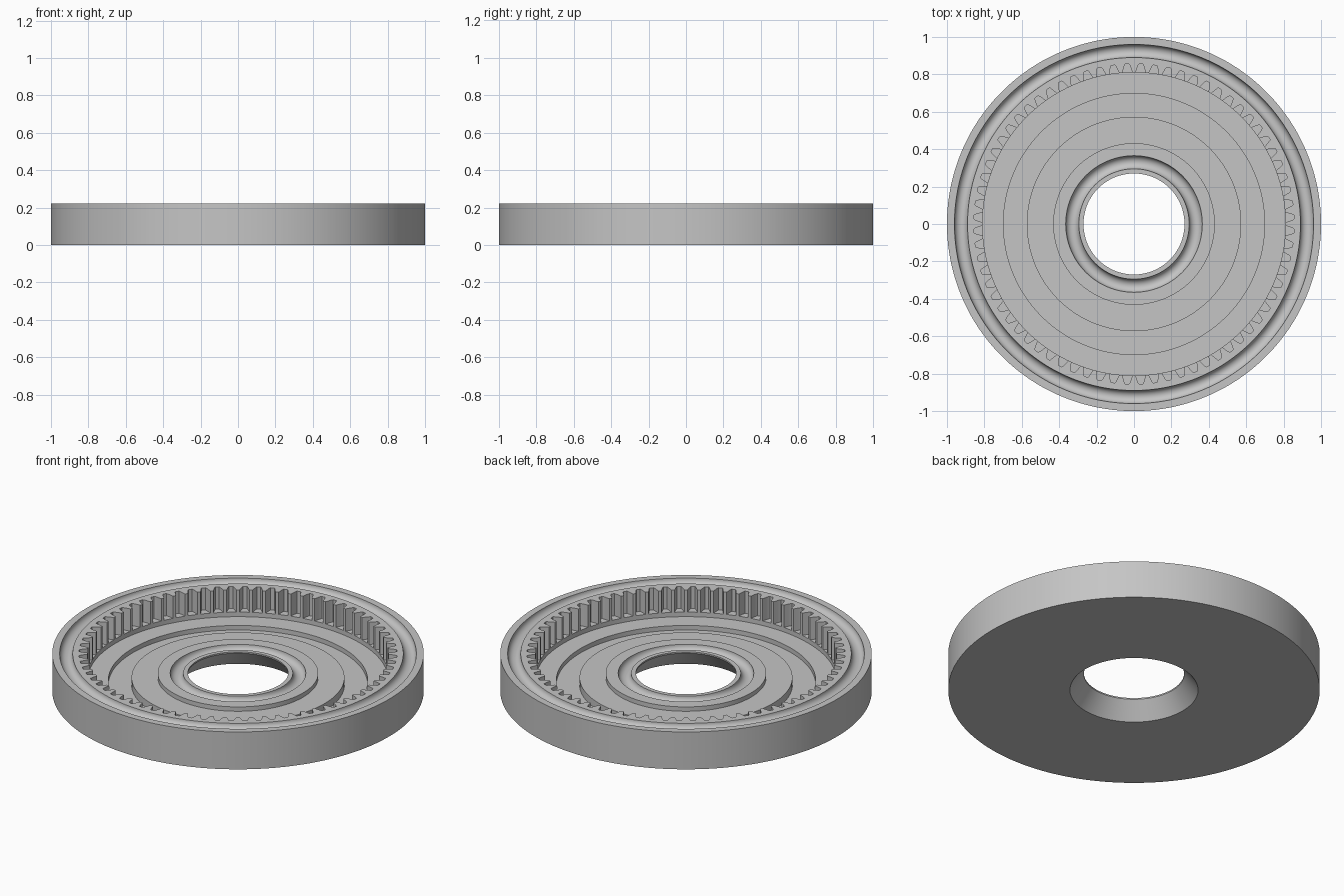
import bpy, bmesh
from math import pi, sin, cos

cube = bpy.data.objects.get("Cube")
if cube:
    bpy.data.objects.remove(cube, do_unlink=True)

# Material
steel = bpy.data.materials.new("grey_steel")
steel.use_nodes = True
grey = (0.56, 0.56, 0.56, 1)
steel.diffuse_color = grey
steel.node_tree.nodes["Principled BSDF"].inputs["Base Color"].default_value = grey

# Main dimensions
HEIGHT, HUB_TOP, LEDGE = 0.222, 0.106, 0.09
TIP, ROOT = 0.81, 0.856
TEETH = 72
TOOTHED = None  # marks profile rows whose radius follows the teeth

# Half of one tooth: (fraction of pitch from tooth centre, radius)
half_tooth = [(0.12, TIP), (0.235, 0.835), (0.31, 0.85), (0.36, ROOT)]
tooth = [(-f, r) for f, r in reversed(half_tooth)] + half_tooth
ring = [((i + f) * 2 * pi / TEETH, r) for i in range(TEETH) for f, r in tooth]


def ball_groove(outer, inner, z, steps=14):
    """Half-round groove cut into a flat face, listed from outside to inside."""
    mid, rad = (outer + inner) / 2, (outer - inner) / 2
    return [(mid + rad * cos(pi * k / steps), z - rad * sin(pi * k / steps))
            for k in range(steps + 1)]


# Closed cross-section, running up the outside, inwards, and back underneath
profile = [(1, 0), (1, HEIGHT)]
profile += ball_groove(0.96, 0.89, HEIGHT)                  # rim bearing race
profile += [(TOOTHED, HEIGHT), (TOOTHED, LEDGE)]            # internal teeth
profile += [(TIP, LEDGE), (TIP, 0.063), (0.698, 0.063)]     # ledge and floor
profile += [(0.698, 0.036), (0.573, 0.036)]                 # recessed channel
profile += [(0.573, 0.08), (0.432, 0.08), (0.432, HUB_TOP)] # steps to the hub
profile += ball_groove(0.365, 0.295, HUB_TOP)               # hub bearing race
profile += [(0.27, HUB_TOP), (0.27, 0.098), (0.345, 0)]     # bore, countersink

# Turn the cross-section around the axis
bm = bmesh.new()
rows = []
for radius, z in profile:
    rows.append([bm.verts.new(((r if radius is TOOTHED else radius) * cos(a),
                               (r if radius is TOOTHED else radius) * sin(a), z))
                 for a, r in ring])
count = len(ring)
for k, low in enumerate(rows):
    high = rows[(k + 1) % len(rows)]
    for i in range(count):
        j = (i + 1) % count
        bm.faces.new((low[i], low[j], high[j], high[i]))
bmesh.ops.remove_doubles(bm, verts=bm.verts, dist=0.00005)
bmesh.ops.recalc_face_normals(bm, faces=bm.faces)

mesh = bpy.data.meshes.new("ring_gear")
bm.to_mesh(mesh)
bm.free()
mesh.materials.append(steel)
gear = bpy.data.objects.new("ring_gear", mesh)
bpy.context.collection.objects.link(gear)

# Smooth shading with crisp edges
for ob in bpy.context.selected_objects:
    ob.select_set(False)
gear.select_set(True)
bpy.context.view_layer.objects.active = gear
bpy.ops.object.shade_smooth_by_angle(angle=pi / 7)
